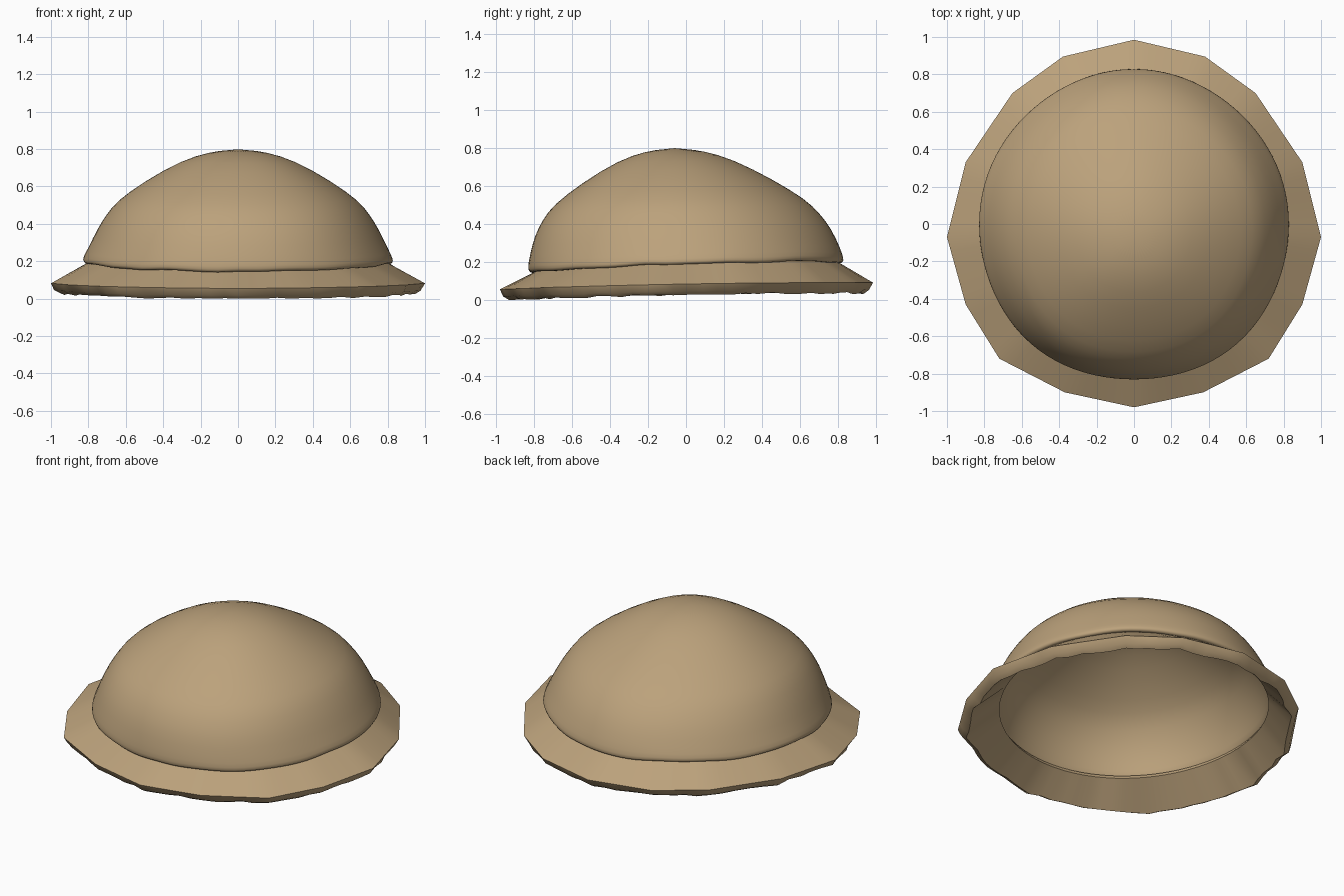
import bpy, bmesh, math, random
from mathutils import Vector

if "Cube" in bpy.data.objects:
    bpy.data.objects.remove(bpy.data.objects["Cube"])

random.seed(4)
mat = bpy.data.materials.new("tan_cloth")
mat.diffuse_color = (0.50, 0.36, 0.20, 1)
mat.use_nodes = True
mat.node_tree.nodes["Principled BSDF"].inputs["Base Color"].default_value = mat.diffuse_color


def rim_z(a):
    # dome edge dips at the front
    s = math.sin(a)
    return 0.21 + 0.0275 * s - 0.0225 * s * s


def skin(name, rings, closed, angle):
    # rings: lists of points of equal length; single-point rings become poles
    bm = bmesh.new()
    vs = [[bm.verts.new(p) for p in ring] for ring in rings]
    pairs = list(zip(vs, vs[1:]))
    if closed:
        pairs.append((vs[-1], vs[0]))
    for a, b in pairs:
        n = max(len(a), len(b))
        for i in range(n):
            j = (i + 1) % n
            quad = [a[i % len(a)], a[j % len(a)], b[j % len(b)], b[i % len(b)]]
            bm.faces.new(list(dict.fromkeys(quad)))
    bmesh.ops.recalc_face_normals(bm, faces=bm.faces)
    me = bpy.data.meshes.new(name)
    bm.to_mesh(me)
    bm.free()
    me.materials.append(mat)
    ob = bpy.data.objects.new(name, me)
    bpy.context.collection.objects.link(ob)
    bpy.context.view_layer.objects.active = ob
    ob.select_set(True)
    bpy.ops.object.shade_smooth_by_angle(angle=math.radians(angle))
    ob.select_set(False)
    return ob


# Dome: hollow shell with a rolled, slightly wavy edge
N = 48
wave = [random.uniform(-0.007, 0.007) for _ in range(N)]
outer = [(0.18, .974), (0.36, .9), (0.6, .71), (0.78, .53), (0.845, .41),
         (0.905, .28), (0.965, .1), (1.0, .01)]
lip = [(0.998, -0.022), (0.975, -0.035), (0.95, -0.02)]
inner = [(r * 0.96, h * 0.965) for r, h in reversed(outer[:-1])]


def dome_ring(r, h, is_lip=False):
    pts = []
    for i in range(N):
        a = math.tau * i / N
        s = math.sin(a)
        diag = math.sin(2 * a) ** 2 * (0.022 * max(0, -s) - 0.012 * max(0, s))
        hh = max(h, 0)
        bulge = 1 + 0.04 * s * s * 6.75 * hh * (1 - hh) ** 2
        rad = r * (0.832 + diag) * bulge
        z0 = rim_z(a) + wave[i] * (1 if h < 0.05 else 0)
        z = z0 + (0.8 - z0) * h
        pts.append((rad * math.cos(a), rad * s - 0.06 * hh, z))
    return pts


rings = [[(0, -0.06, 0.8)]]
rings += [dome_ring(r, h) for r, h in outer + lip + inner]
rings.append([(0, -0.06, 0.778)])
dome = skin("dome", rings, False, 80)
sub = dome.modifiers.new("smooth", 'SUBSURF')
sub.levels = sub.render_levels = 1

# Brim: sloping ring with a faceted outline and a crumpled edge
half = [(0, -.98), (.37, -.90), (.72, -.72), (.90, -.43), (1, -.07),
        (.90, .33), (.65, .70), (.38, .895), (0, .985)]
outline = half + [(-x, y) for x, y in half[-2:0:-1]]
K = 5
section = [[] for _ in range(5)]
for k, p in enumerate(outline):
    p, q = Vector(p), Vector(outline[(k + 1) % len(outline)])
    for m in range(K):
        c = p.lerp(q, m / K)
        a = math.atan2(c.y, c.x)
        s = math.sin(a)
        d = Vector((math.cos(a), s))
        top = 0.079 + 0.0175 * s - 0.0065 * s * s + 0.004 * (1 - s * s)
        bot = max(0, 0.028 + 0.018 * s - 0.01 * s * s + random.uniform(-0.006, 0.004))
        jit = random.uniform(-0.012, 0.004)
        for ring, xy, z in zip(section,
                               (d * 0.79, c, c * (0.985 + jit), c * (0.955 + jit), d * 0.775),
                               (rim_z(a) - 0.01, top, (top + bot) / 2 - 0.01, bot,
                                rim_z(a) - 0.035)):
            ring.append((xy.x, xy.y, z))
skin("brim", section, True, 50)
